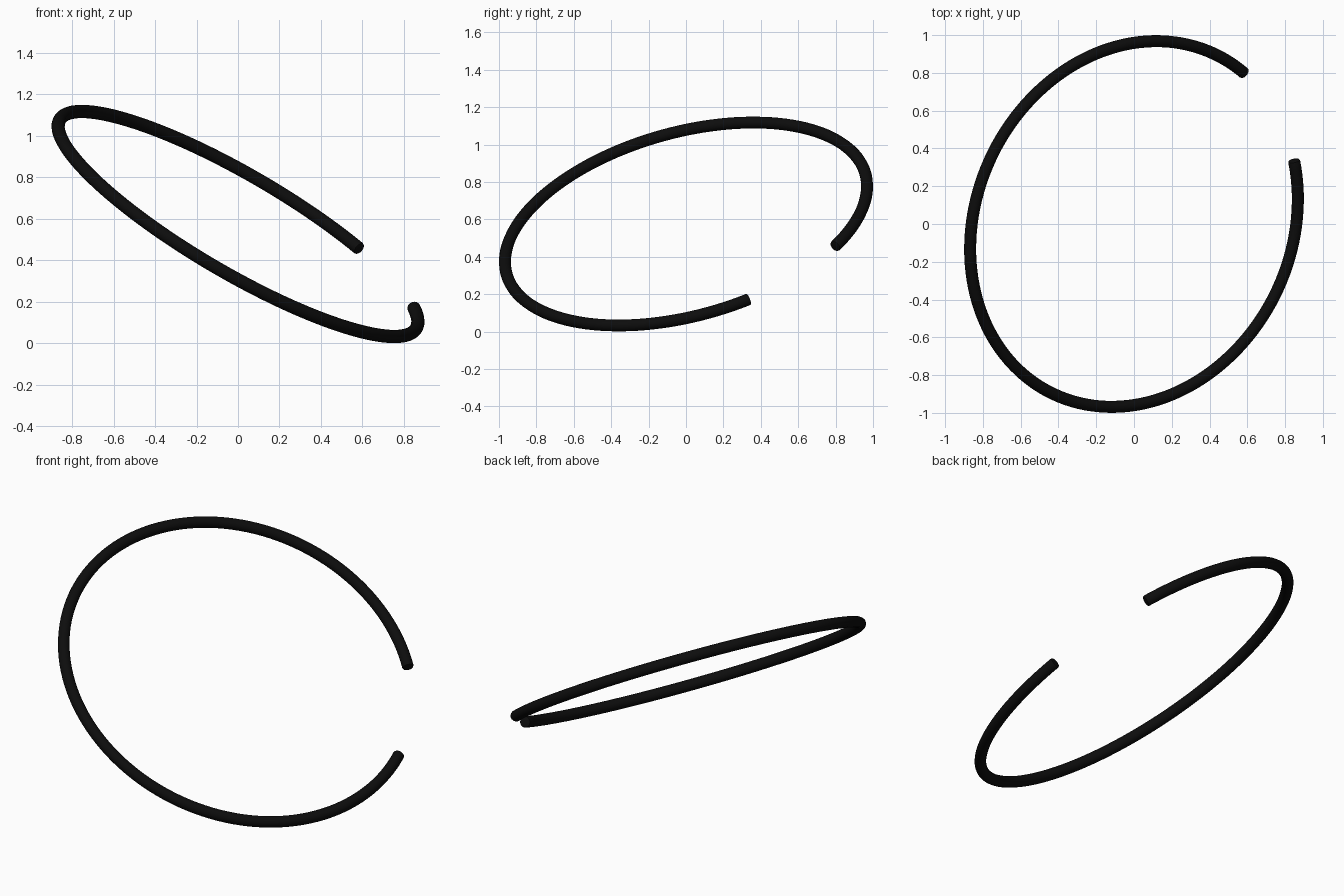
import bpy, bmesh
from math import sin, cos, pi, radians
from mathutils import Vector

if "Cube" in bpy.data.objects:
    bpy.data.objects.remove(bpy.data.objects["Cube"])

RADIUS, TUBE, BEVEL = 0.996, 0.032, 0.008
STEPS, SIDES = 128, 16
centre = Vector((0, 0, 0.575))
normal = Vector((0.491, -0.235, 0.838)).normalized()

# In-plane axes: u points at the first end of the open ring
end_a = Vector((0.592, 0.80, 0.458)) - centre
end_b = Vector((0.848, 0.332, 0.187)) - centre
u = (end_a - normal * end_a.dot(normal)).normalized()
v = normal.cross(u)
gap = u.angle(end_b - normal * end_b.dot(normal))
if end_b.dot(v) > 0:      # sweep the long way round
    v = -v
sweep = 2 * pi - gap

# Stations along the arc: (angle, tube radius), with softened ends
db = BEVEL / RADIUS
stations = [(0, TUBE - BEVEL), (db * 0.3, TUBE - BEVEL * 0.3)]
stations += [(db + (sweep - 2 * db) * i / STEPS, TUBE) for i in range(STEPS + 1)]
stations += [(sweep - db * 0.3, TUBE - BEVEL * 0.3), (sweep, TUBE - BEVEL)]

# Open ring swept as a round tube
bm = bmesh.new()
rings = []
for a, r in stations:
    out = u * cos(a) + v * sin(a)
    rings.append([bm.verts.new(centre + out * RADIUS
                               + (out * cos(t) + normal * sin(t)) * r)
                  for t in (2 * pi * k / SIDES for k in range(SIDES))])
for p, q in zip(rings, rings[1:]):
    for k in range(SIDES):
        n = (k + 1) % SIDES
        bm.faces.new((p[k], p[n], q[n], q[k]))
bm.faces.new(rings[0])
bm.faces.new(rings[-1])
bmesh.ops.recalc_face_normals(bm, faces=bm.faces)

mesh = bpy.data.meshes.new("open_ring")
bm.to_mesh(mesh)
bm.free()
ring = bpy.data.objects.new("open_ring", mesh)
bpy.context.collection.objects.link(ring)

# Black finish
mat = bpy.data.materials.new("black")
mat.diffuse_color = (0.004, 0.004, 0.004, 1)
mat.use_nodes = True
mat.node_tree.nodes["Principled BSDF"].inputs["Base Color"].default_value = mat.diffuse_color
mesh.materials.append(mat)

bpy.context.view_layer.objects.active = ring
ring.select_set(True)
bpy.ops.object.shade_smooth_by_angle(angle=radians(35))
